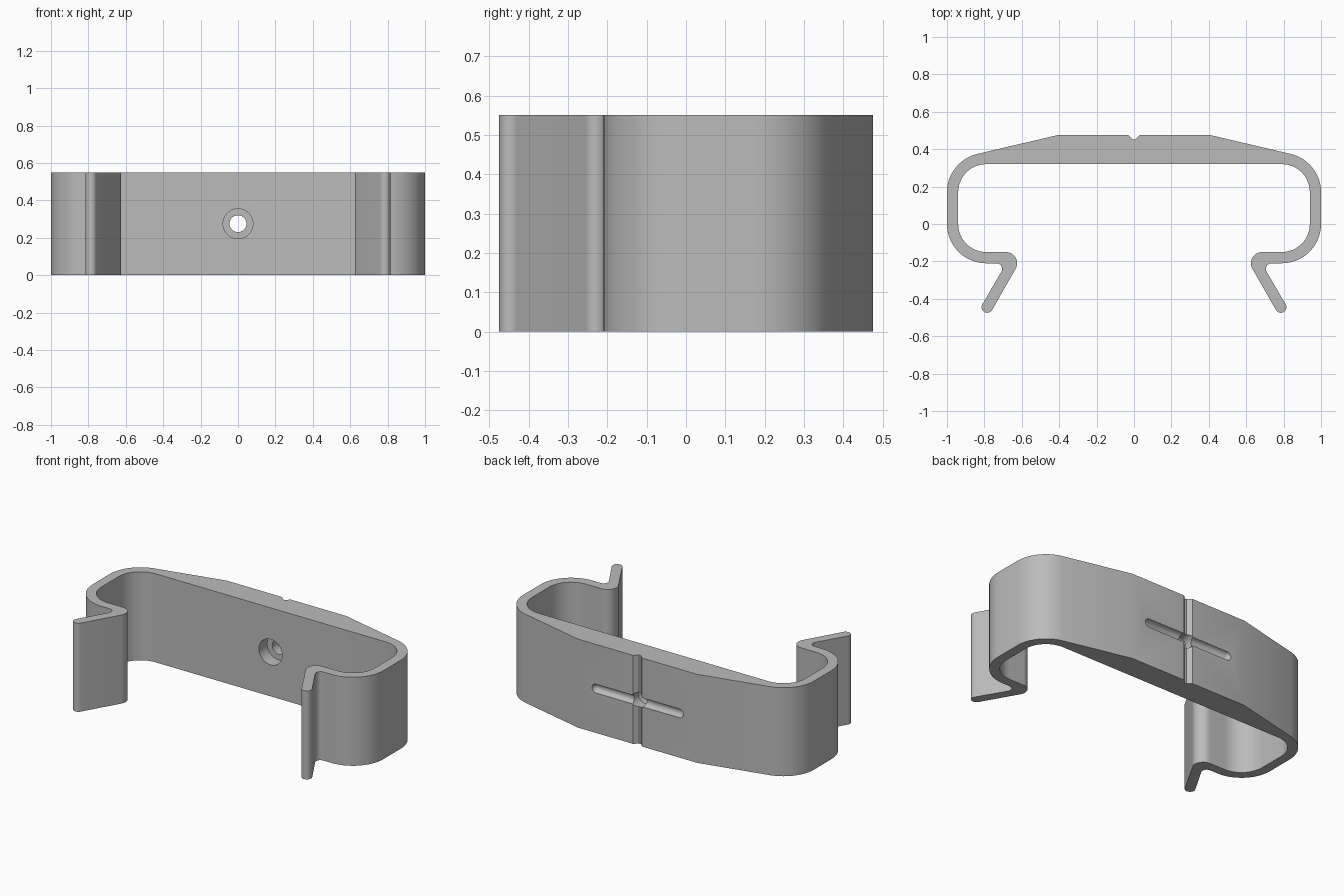
import bpy, bmesh
from math import sin, cos, radians, pi
from mathutils import Matrix, Vector

if "Cube" in bpy.data.objects:
    bpy.data.objects.remove(bpy.data.objects["Cube"])

HEIGHT = 0.55
BACK = 0.475
MID = HEIGHT / 2

grey = bpy.data.materials.new("plain grey")
grey.use_nodes = True
grey.diffuse_color = (0.5, 0.5, 0.5, 1)
grey.node_tree.nodes["Principled BSDF"].inputs["Base Color"].default_value = grey.diffuse_color


def arc(cx, cy, r, start, end, steps=14):
    angles = [radians(start + (end - start) * i / steps) for i in range(steps + 1)]
    return [(cx + r * cos(a), cy + r * sin(a)) for a in angles]


def to_object(name, bm):
    bmesh.ops.recalc_face_normals(bm, faces=bm.faces)
    mesh = bpy.data.meshes.new(name)
    bm.to_mesh(mesh)
    bm.free()
    mesh.materials.append(grey)
    obj = bpy.data.objects.new(name, mesh)
    bpy.context.collection.objects.link(obj)
    return obj


def cylinder(name, radius, start, end):
    bm = bmesh.new()
    axis = Vector(end) - Vector(start)
    turn = axis.to_track_quat('Z', 'Y').to_matrix().to_4x4()
    place = Matrix.Translation((Vector(start) + Vector(end)) / 2) @ turn
    bmesh.ops.create_cone(bm, cap_ends=True, segments=40, radius1=radius,
                          radius2=radius, depth=axis.length, matrix=place)
    return to_object(name, bm)


# Clip outline: one half, from the back groove round the arm and back inside
half = [(0.008, BACK - 0.023), (0.03, BACK), (0.41, BACK)]
half += arc(0.79, 0.17, 0.21, 77, 0)           # outer back corner
half += arc(0.79, 0, 0.21, 0, -90)             # outer front corner
half += arc(0.735, -0.24, 0.03, 90, 210)       # crook behind the lip
half += arc(0.785, -0.445, 0.03, 30, -150)     # rounded lip tip
half += arc(0.685, -0.21, 0.06, 210, 90)       # lip bend
half += arc(0.79, 0, 0.15, -90, 0)             # inner front corner
half += arc(0.79, 0.17, 0.15, 0, 90)           # inner back corner
outline = half + [(-x, y) for x, y in reversed(half)]

bm = bmesh.new()
base = bm.faces.new([bm.verts.new((x, y, 0)) for x, y in outline])
top = bmesh.ops.extrude_face_region(bm, geom=[base], use_keep_orig=True)
bmesh.ops.translate(bm, vec=(0, 0, HEIGHT),
                    verts=[g for g in top["geom"] if isinstance(g, bmesh.types.BMVert)])
clip = to_object("spring_clip", bm)

# Screw hole, counterbore and round-bottomed cross slot
cutters = [
    cylinder("screw_hole_cutter", 0.045, (0, 0.2, MID), (0, 0.6, MID)),
    cylinder("counterbore_cutter", 0.08, (0, 0.2, MID), (0, 0.40, MID)),
]
bm = bmesh.new()
bmesh.ops.create_uvsphere(bm, u_segments=24, v_segments=12, radius=0.028,
                          matrix=Matrix.Translation((0, BACK, MID)) @ Matrix.Rotation(pi / 2, 4, 'Y'))
for v in bm.verts:
    if abs(v.co.x) > 0.001:
        v.co.x += 0.285 if v.co.x > 0 else -0.285
cutters.append(to_object("slot_cutter", bm))

bpy.context.view_layer.objects.active = clip
clip.select_set(True)
for cutter in cutters:
    cutter.hide_render = True
    mod = clip.modifiers.new(cutter.name, 'BOOLEAN')
    mod.operation = 'DIFFERENCE'
    mod.solver = 'EXACT'
    mod.object = cutter
    bpy.ops.object.modifier_apply(modifier=mod.name)
    bpy.data.objects.remove(cutter)

bpy.ops.object.shade_smooth_by_angle(angle=radians(25))
